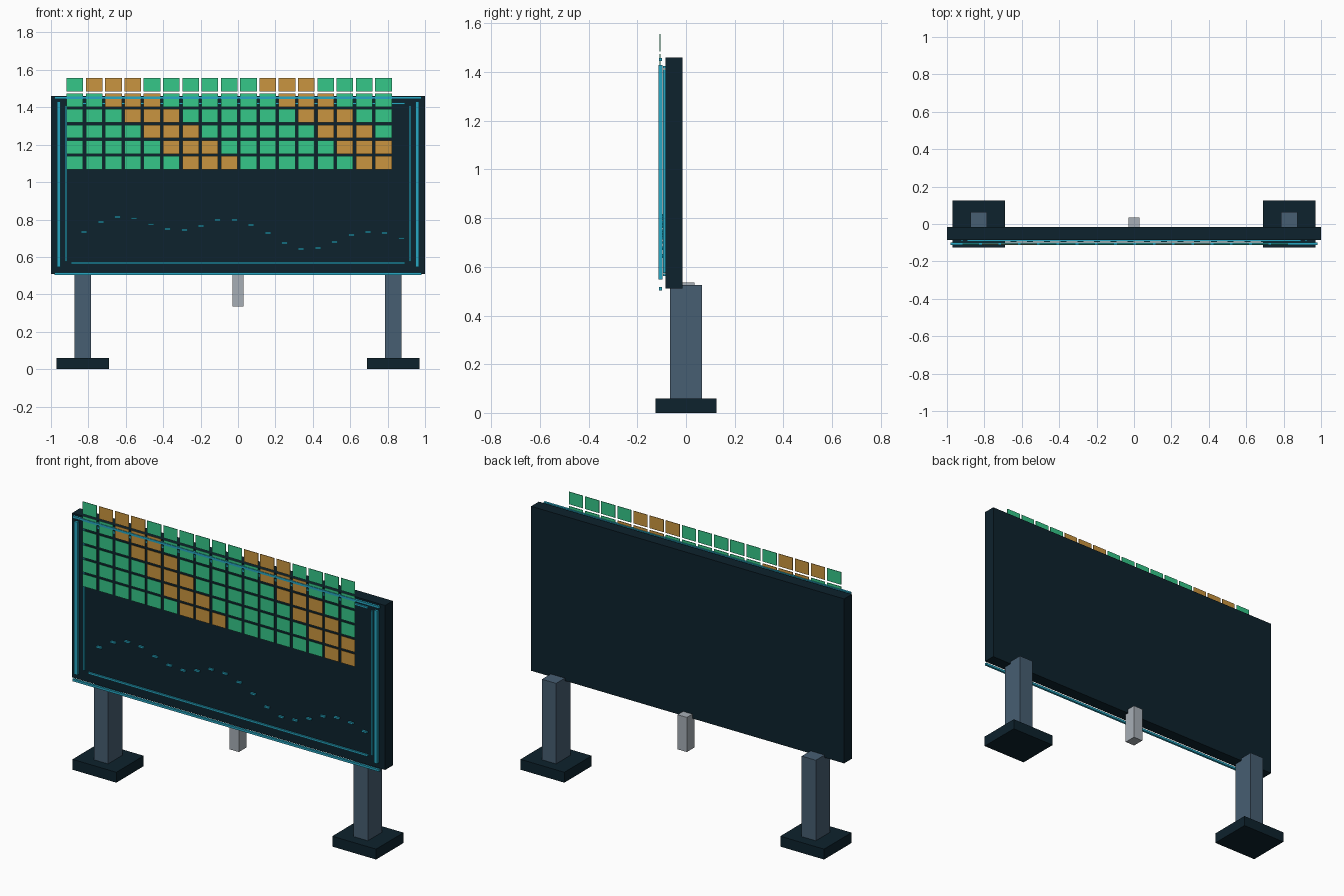
import bpy

cube = bpy.data.objects.get("Cube")
if cube:
    bpy.data.objects.remove(cube, do_unlink=True)


def material(name, rgb):
    m = bpy.data.materials.new(name)
    m.use_nodes = True
    m.diffuse_color = (*rgb, 1)
    m.node_tree.nodes["Principled BSDF"].inputs["Base Color"].default_value = (*rgb, 1)
    return m


navy = material("dark navy", (0.004, 0.016, 0.026))
slate = material("slate blue", (0.063, 0.112, 0.168))
grey = material("light grey", (0.39, 0.43, 0.47))
cyan = material("cyan", (0.02, 0.39, 0.55))
green = material("green", (0.035, 0.57, 0.25))
orange = material("orange", (0.59, 0.30, 0.05))


def box(name, mat, x, y, z):
    """Axis-aligned box given as (low, high) pairs."""
    bpy.ops.mesh.primitive_cube_add(size=1, location=[sum(r) / 2 for r in (x, y, z)])
    ob = bpy.context.object
    ob.name = name
    ob.scale = [r[1] - r[0] for r in (x, y, z)]
    bpy.ops.object.transform_apply(location=False, rotation=False, scale=True)
    ob.data.materials.append(mat)
    return ob


def around(centre, size):
    return centre - size / 2, centre + size / 2


# Board, and the small box hanging under it
box("board", navy, (-1, 1), (-0.085, -0.015), (0.51, 1.46))
box("control_box", grey, around(0, 0.06), around(0, 0.07), (0.335, 0.535))

# Posts on feet, and the upright frame bars
for side, s in (("left", 1), ("right", -1)):
    box(side + "_post", slate, around(s * 0.83, 0.09), around(0, 0.13), (0.05, 0.525))
    box(side + "_foot", navy, around(s * 0.83, 0.28), around(0, 0.25), (0, 0.06))
    box(side + "_outer_bar", cyan, around(s * 0.958, 0.02), around(-0.105, 0.015), (0.547, 1.43))
    box(side + "_inner_bar", cyan, around(s * 0.92, 0.011), around(-0.089, 0.01), (0.575, 1.41))

# Level frame bars
for name, z_outer, z_inner in (("top", 1.452, 1.42), ("bottom", 0.51, 0.567)):
    box(name + "_outer_bar", cyan, around(0, 1.96), around(-0.105, 0.013), around(z_outer, 0.013))
    box(name + "_inner_bar", cyan, around(0, 1.786), around(-0.089, 0.01), around(z_inner, 0.011))

# Grid of thin tiles crossed by diagonal orange bands
for row in range(6):
    for col in range(17):
        band = (col - row) % 9 in (1, 2, 3)
        box(f"tile_{row}_{col}", orange if band else green,
            around(-0.872 + col * 0.1031, 0.089), around(-0.107, 0.003),
            around(1.521 - row * 0.0835, 0.072))

# Wavy line of dashes
heights = (0.733, 0.786, 0.813, 0.807, 0.775, 0.749, 0.743, 0.765, 0.797, 0.797,
           0.77, 0.727, 0.674, 0.642, 0.647, 0.679, 0.717, 0.733, 0.727, 0.70)
for i, z in enumerate(heights):
    box(f"dash_{i}", cyan, around(-0.823 + i * 0.0893, 0.032),
        around(-0.09, 0.012), around(z, 0.01))
